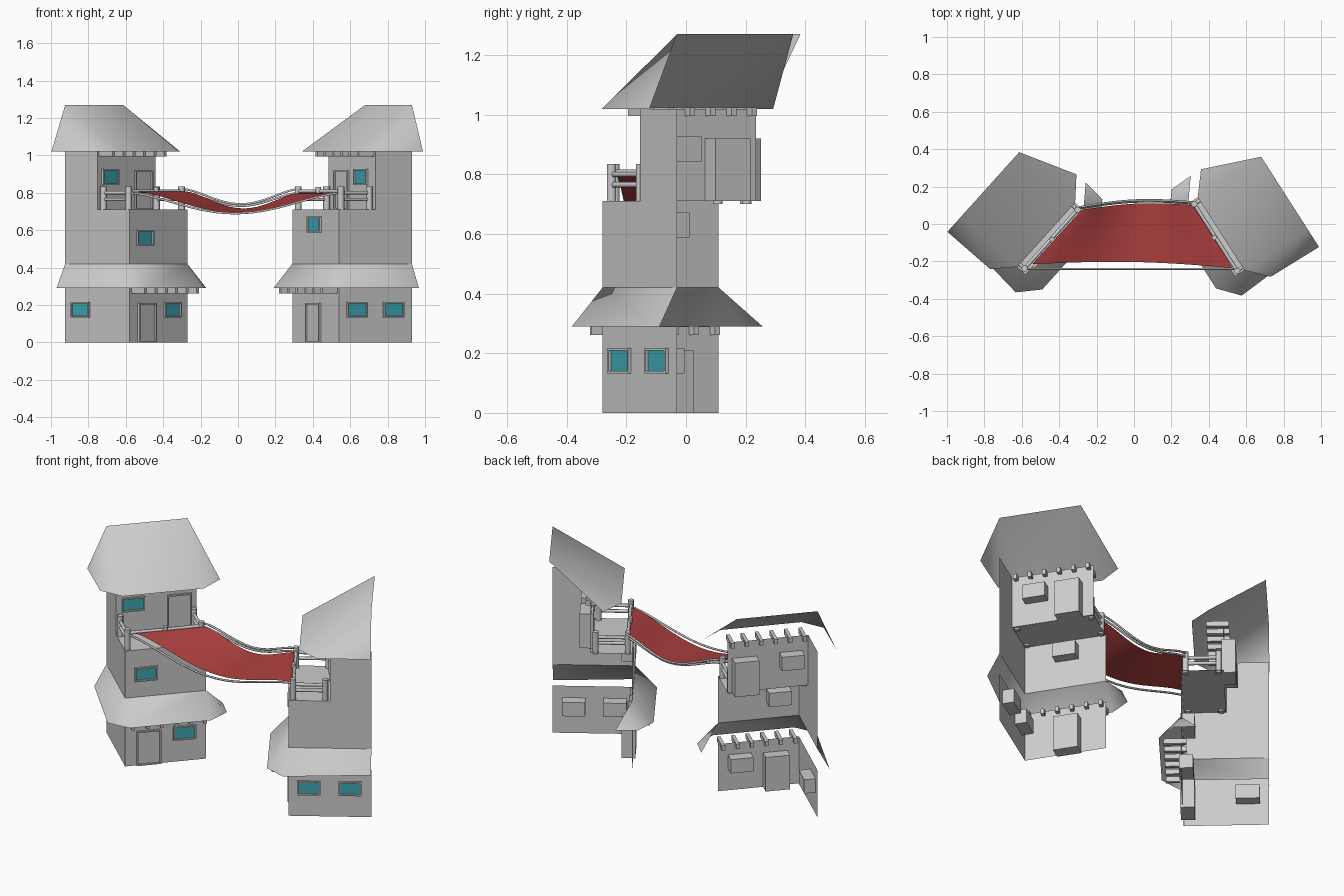
import bpy, bmesh, math
from mathutils import Vector, Matrix

if "Cube" in bpy.data.objects:
    bpy.data.objects.remove(bpy.data.objects["Cube"])

L = 0.463          # wall length
H = L / 2          # setback of the top storey


def material(name, col):
    m = bpy.data.materials.new(name)
    m.diffuse_color = (*col, 1)
    m.use_nodes = True
    m.node_tree.nodes["Principled BSDF"].inputs["Base Color"].default_value = m.diffuse_color
    return m


TEAL = material("window_teal", (0.05, 0.40, 0.46))
RED = material("cloth_red", (0.42, 0.05, 0.05))


def frame(corner, u):
    """Tower frame: u runs along the inner face, v along the outer face."""
    u = Vector((*u, 0)).normalized()
    side = -1 if corner[0] > 0 else 1
    v = Vector((-u.y, u.x, 0)) * side
    m = Matrix.Identity(4)
    m.col[0] = (*u, 0)
    m.col[1] = (*v, 0)
    m.col[3] = (*corner, 0, 1)
    return m


def finish(name, bm, m, mats=(), smooth=False):
    bm.transform(m)
    if m.determinant() < 0:
        bmesh.ops.reverse_faces(bm, faces=bm.faces[:])
    for f in bm.faces:
        f.smooth = smooth
    me = bpy.data.meshes.new(name)
    bm.to_mesh(me)
    bm.free()
    for mt in mats:
        me.materials.append(mt)
    ob = bpy.data.objects.new(name, me)
    bpy.context.collection.objects.link(ob)
    return ob


def sheet(name, m, verts, faces, smooth=False):
    bm = bmesh.new()
    vs = [bm.verts.new(p) for p in verts]
    for f in faces:
        bm.faces.new([vs[i] for i in f])
    finish(name, bm, m, smooth=smooth)


def box_bm(lo, hi):
    bm = bmesh.new()
    bmesh.ops.create_cube(bm, size=1)
    for v in bm.verts:
        v.co = [lo[i] + (v.co[i] + 0.5) * (hi[i] - lo[i]) for i in range(3)]
    return bm


def box(name, m, lo, hi):
    finish(name, box_bm(lo, hi), m)


def opening(name, m, face, s, z, w, h, v0=0.0, pane=True):
    """Door or window box set through a wall; face 'A' is inner, 'B' outer."""
    lo, hi = (s - w / 2, v0 - 0.012, z), (s + w / 2, v0 + 0.065, z + h)
    if face == "B":
        lo, hi = (-0.012, lo[0], z), (0.065, hi[0], z + h)
    bm = box_bm(lo, hi)
    axis = 1 if face == "A" else 0
    bm.normal_update()
    front = min(bm.faces, key=lambda f: f.normal[axis])
    bmesh.ops.inset_region(bm, faces=[front], thickness=0.011, depth=0)
    bmesh.ops.inset_region(bm, faces=[front], thickness=0.0005, depth=-0.009)
    plain = None
    if pane:
        front.material_index = 1
        plain = bpy.data.materials.get("plain_grey") or material("plain_grey", (0.8, 0.8, 0.8))
    finish(name, bm, m, (plain, TEAL) if pane else ())


def tube(name, pts, r):
    cu = bpy.data.curves.new(name, "CURVE")
    cu.dimensions = "3D"
    cu.bevel_depth = r
    cu.bevel_resolution = 1
    cu.use_fill_caps = True
    sp = cu.splines.new("POLY")
    sp.points.add(len(pts) - 1)
    for p, q in zip(sp.points, pts):
        p.co = (*q, 1)
    bpy.context.collection.objects.link(bpy.data.objects.new(name, cu))


def tower(tag, m, windows, doors):
    # two-sided open walls: ground and middle storeys, then the set-back top
    for part, v0, z0, z1 in (("ground", 0, 0, 0.29), ("middle", 0, 0.42, 0.71), ("top", H, 0.71, 1.02)):
        sheet(f"{tag}_{part}_walls", m,
              [(0, L, z0), (0, v0, z0), (L, v0, z0), (0, L, z1), (0, v0, z1), (L, v0, z1)],
              [(0, 1, 4, 3), (1, 2, 5, 4)])
    sheet(f"{tag}_balcony_floor", m, [(0, 0, .71), (L, 0, .71), (L, H, .71), (0, H, .71)], [(0, 1, 2, 3)])
    # skirt roof with chamfered eaves
    e, t = 0.29, 0.42
    sheet(f"{tag}_skirt_roof", m,
          [(0, L, t), (0, 0, t), (L, 0, t), (-.07, L, e), (-.106, -.025, e),
           (0, -.12, e), (L, -.12, e), (.575, -.035, e), (.58, .09, e)],
          [(3, 4, 1, 0), (4, 5, 1), (5, 6, 2, 1), (6, 7, 2), (7, 8, 2)], True)
    # half-hipped top roof
    e, t = 1.02, 1.27
    sheet(f"{tag}_top_roof", m,
          [(0, L, t), (L, L, t), (-.11, L, e), (-.105, .16, e), (0, .06, e), (L, .06, e), (.58, .156, e)],
          [(2, 3, 0), (3, 4, 0), (4, 5, 1, 0), (5, 6, 1)], True)
    # rafter tails
    for part, v0, z in (("skirt", 0, 0.262), ("top", H, 0.995)):
        for i in range(6):
            u = 0.025 + i * (L - 0.05) / 5
            box(f"{tag}_{part}_rafter_{i}", m, (u - .01, v0 - .095, z), (u + .01, v0 + .03, z + .03))
    for i, (face, s, z, v0) in enumerate(windows):
        opening(f"{tag}_window_{i}", m, face, s, z - .0425, .13, .085, v0)
    for i, (s, z, v0) in enumerate(doors):
        opening(f"{tag}_door_{i}", m, "A", s, z, .14, .21, v0, pane=False)
    # balcony posts and rails
    a, b, c, d = (.02, .025), (.02, .205), (.443, .025), (.443, .205)
    for i, p in enumerate((a, b, c, d)):
        tube(f"{tag}_balcony_post_{i}", [m @ Vector((*p, .70)), m @ Vector((*p, .835))], .018)
    tube(f"{tag}_middle_post", [m @ Vector((.235, .02, .785)), m @ Vector((.235, .02, .83))], .015)
    for i, (p, q, z) in enumerate(((a, b, .80), (a, b, .765), (c, d, .80), (c, d, .765), (a, c, .808))):
        tube(f"{tag}_rail_{i}", [m @ Vector((*p, z)), m @ Vector((*q, z))], .010)


left = frame((-0.58, -0.27), (0.31, 0.344))
right = frame((0.54, -0.28), (-0.25, 0.39))
tower("left", left,
      [("A", .34, .175, 0), ("A", .12, .56, 0), ("A", .10, .885, H), ("B", .35, .175, 0)],
      [(.135, 0, 0), (.365, .71, H)])
tower("right", right,
      [("B", .113, .175, 0), ("B", .344, .175, 0), ("A", .24, .63, 0), ("A", .14, .885, H)],
      [(.25, 0, 0), (.33, .71, H)])


def sag(t, depth):
    return depth * max(0, math.sin(math.pi * t)) ** 1.5


# sagging red cloth slung between the towers
N, M = 24, 8
bm = bmesh.new()
grid = []
for j in range(M + 1):
    s = j / M
    p = Vector((-.545, -.215, .808)).lerp(Vector((-.28, .075, .808)), s)
    q = Vector((.525, -.235, .80)).lerp(Vector((.33, .10, .80)), s)
    row = []
    for i in range(N + 1):
        t = i / N
        k = p.lerp(q, t)
        k.y += .022 * math.sin(math.pi * t)
        k.z -= sag(t, .112 - .025 * s)
        row.append(bm.verts.new(k))
    grid.append(row)
for j in range(M):
    for i in range(N):
        bm.faces.new((grid[j][i], grid[j][i + 1], grid[j + 1][i + 1], grid[j + 1][i]))
finish("cloth_bridge", bm, Matrix.Identity(4), (RED,), True)

# ropes along both sides of the cloth
for name, p, q, bow, depth in (
        ("front_rope", (-.58, -.24, .80), (.55, -.24, .80), 0, .11),
        ("back_rope", (-.29, .085, .80), (.32, .11, .80), .022, .07),
        ("back_upper_rope", (-.29, .09, .82), (.32, .115, .82), .024, .08)):
    pts = []
    for i in range(N + 1):
        k = Vector(p).lerp(Vector(q), i / N)
        k.y += bow * math.sin(math.pi * i / N)
        k.z -= sag(i / N, depth)
        pts.append(k)
    tube(name, pts, .006)
